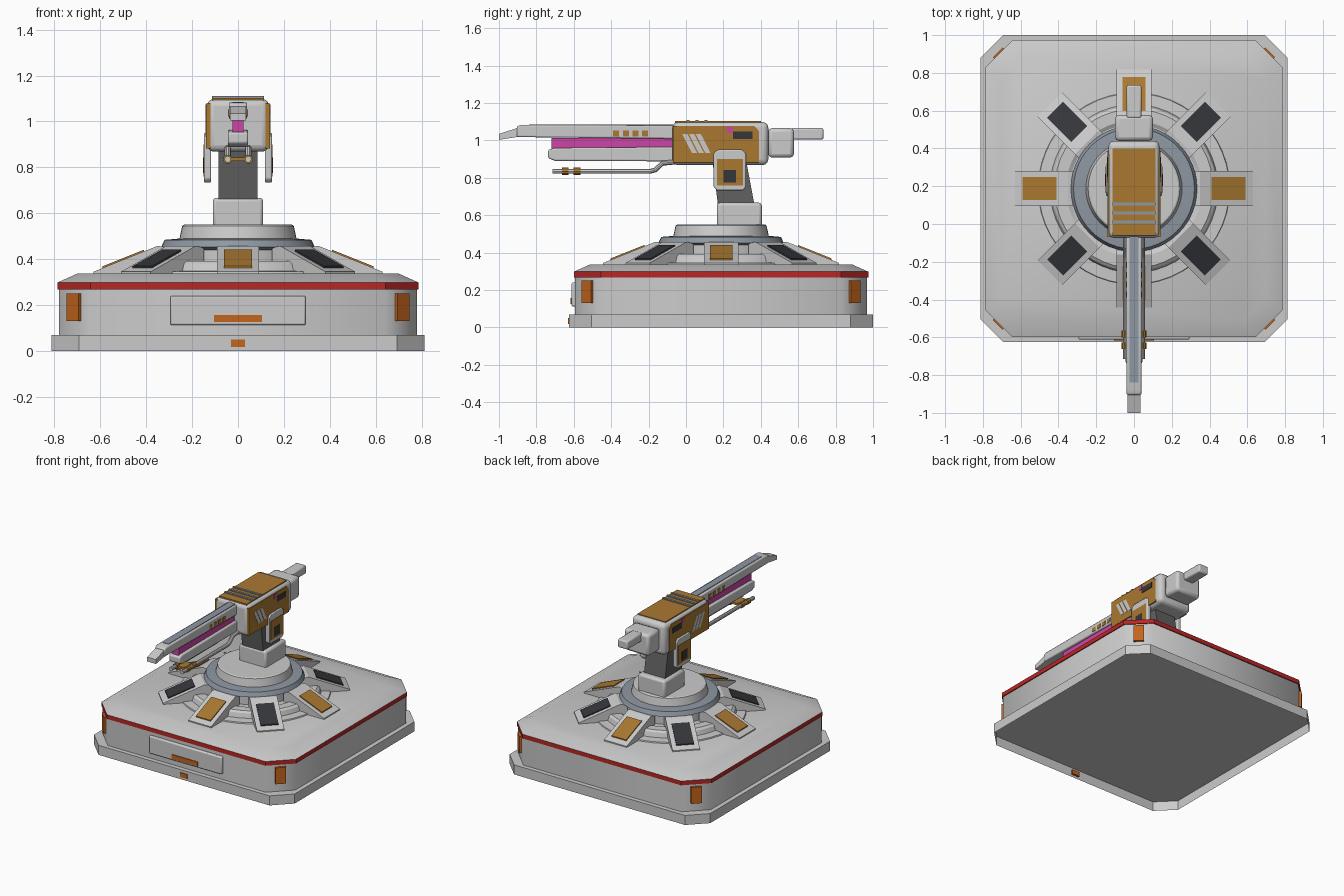
import bpy, bmesh
from math import radians, cos, sin, pi
from mathutils import Matrix, Vector

if "Cube" in bpy.data.objects:
    bpy.data.objects.remove(bpy.data.objects["Cube"])

CY = 0.1875  # y centre of the base and turret


def material(name, r, g, b):
    m = bpy.data.materials.new(name)
    m.diffuse_color = (r, g, b, 1)
    m.use_nodes = True
    m.node_tree.nodes["Principled BSDF"].inputs["Base Color"].default_value = m.diffuse_color
    return m


GOLD = material("gold", 0.40, 0.19, 0.03)
RED = material("red", 0.48, 0.02, 0.018)
ORANGE = material("orange", 0.55, 0.13, 0.012)
PINK = material("pink", 0.60, 0.06, 0.38)
DARK = material("dark", 0.035, 0.037, 0.042)
NECK = material("dark_grey", 0.12, 0.12, 0.12)
STEEL = material("steel", 0.27, 0.31, 0.36)


def finish(name, bm, mat=None, bevel=0, segs=2, matrix=None, angle=30):
    bmesh.ops.recalc_face_normals(bm, faces=bm.faces)
    me = bpy.data.meshes.new(name)
    bm.to_mesh(me)
    bm.free()
    if matrix:
        me.transform(matrix)
    ob = bpy.data.objects.new(name, me)
    bpy.context.collection.objects.link(ob)
    if mat:
        me.materials.append(mat)
    if bevel:
        mod = ob.modifiers.new("bevel", 'BEVEL')
        mod.width, mod.segments = bevel, segs
    bpy.ops.object.select_all(action='DESELECT')
    ob.select_set(True)
    bpy.context.view_layer.objects.active = ob
    bpy.ops.object.shade_smooth_by_angle(angle=radians(angle))
    return ob


def loft(name, rings, mat=None, bottom=True, **kw):
    """Skin a list of vertex rings and cap the ends."""
    bm = bmesh.new()
    vs = [[bm.verts.new(p) for p in r] for r in rings]
    n = len(vs[0])
    for a, b in zip(vs, vs[1:]):
        for i in range(n):
            j = (i + 1) % n
            bm.faces.new((a[i], a[j], b[j], b[i]))
    if bottom:
        bm.faces.new(vs[0])
    bm.faces.new(vs[-1])
    return finish(name, bm, mat, **kw)


def prism(name, yz, x0, x1, mat=None, **kw):
    return loft(name, [[(x, y, z) for y, z in yz] for x in (x0, x1)], mat, **kw)


def box(name, x0, x1, y0, y1, z0, z1, mat=None, **kw):
    return prism(name, [(y0, z0), (y1, z0), (y1, z1), (y0, z1)], x0, x1, mat, **kw)


def slab(name, levels, mat=None, **kw):
    """Chamfered square stack of (half width, corner cut, z)."""
    rings = []
    for h, c, z in levels:
        k = h - c
        rings.append([(x, y + CY, z) for x, y in ((h, -k), (h, k), (k, h), (-k, h),
                                                  (-h, k), (-h, -k), (-k, -h), (k, -h))])
    return loft(name, rings, mat, **kw)


def lathe(name, profile, mat=None, n=48):
    return loft(name, [[(r * cos(2 * pi * i / n), CY + r * sin(2 * pi * i / n), z)
                        for i in range(n)] for r, z in profile], mat)


def tube(name, pts, r, mat=None):
    """Round bar through points in one x plane."""
    rings = []
    for i, p in enumerate(pts):
        d = (Vector(pts[min(i + 1, len(pts) - 1)]) - Vector(pts[max(i - 1, 0)])).normalized()
        side, up = Vector((1, 0, 0)), d.cross(Vector((1, 0, 0)))
        rings.append([Vector(p) + r * (cos(t * pi / 5) * side + sin(t * pi / 5) * up)
                      for t in range(10)])
    return loft(name, rings, mat)


# base: hollow plinth open underneath, body, red band and sloped deck
slab("plinth", [(0.8125, 0.12, 0), (0.8125, 0.12, 0.07)], bottom=False)
slab("base_body", [(0.78, 0.14, 0.07), (0.78, 0.14, 0.268)], angle=50)
slab("red_band", [(0.787, 0.145, 0.267), (0.787, 0.145, 0.298)], RED)
slab("deck", [(0.787, 0.145, 0.298), (0.70, 0.125, 0.337)])

# corner markers on the chamfers
for k in range(4):
    m = Matrix.Translation((0, CY, 0)) @ Matrix.Rotation(radians(45 + 90 * k), 4, 'Z')
    box("corner_marker", 0.995, 1.02, -0.036, 0.036, 0.13, 0.25, ORANGE, matrix=m)

# front hatch
box("front_hatch", -0.295, 0.295, -0.612, -0.58, 0.112, 0.24, bevel=0.008)
box("hatch_strip", -0.105, 0.105, -0.618, -0.60, 0.125, 0.157, ORANGE)
box("plinth_marker", -0.03, 0.03, -0.631, -0.61, 0.018, 0.05, ORANGE)

# turntable rings
lathe("lower_ring", [(0.51, 0.33), (0.505, 0.345), (0.445, 0.348), (0.435, 0.38),
                     (0.42, 0.392), (0.36, 0.392), (0.34, 0.38), (0.30, 0.38), (0.30, 0.455)])
lathe("turntable_disc", [(0.30, 0.44), (0.335, 0.452), (0.32, 0.484), (0.25, 0.490)], STEEL)
lathe("turntable_cone", [(0.257, 0.48), (0.243, 0.545), (0.235, 0.55)])

# eight sloped brackets with alternating inlays
for k in range(8):
    m = Matrix.Translation((0, CY, 0)) @ Matrix.Rotation(radians(45 * k), 4, 'Z')
    prism("bracket", [(0.30, 0.335), (0.30, 0.448), (0.35, 0.458), (0.63, 0.345), (0.63, 0.335)],
          -0.092, 0.092, matrix=m)
    prism("bracket_inlay", [(0.41, 0.42), (0.41, 0.441), (0.59, 0.369), (0.59, 0.35)],
          -0.06, 0.06, DARK if k % 2 else GOLD, matrix=m)

# pedestal and leaning neck
box("pedestal", -0.11, 0.11, 0.165, 0.405, 0.53, 0.667, bevel=0.015)
prism("neck", [(0.17, 0.66), (0.365, 0.66), (0.32, 0.90), (0.14, 0.90)], -0.085, 0.085, NECK)

# gun housing
box("housing", -0.135, 0.135, -0.074, 0.44, 0.868, 1.098, bevel=0.03, segs=3)
box("housing_top_plate", -0.113, 0.113, -0.06, 0.40, 1.09, 1.103, GOLD)
for y in (0.01, 0.058, 0.107):
    box("top_rib", -0.113, 0.113, y - 0.008, y + 0.008, 1.10, 1.11, STEEL)
box("rear_block", -0.10, 0.10, 0.44, 0.577, 0.908, 1.066, bevel=0.02)
box("rear_handle", -0.04, 0.04, 0.56, 0.735, 1.004, 1.066, bevel=0.01)

# housing side details, both sides
for s in (-1, 1):
    prism("side_panel", [(-0.07, 0.882), (0.39, 0.882), (0.39, 1.05), (0.365, 1.078), (-0.07, 1.078)],
          s * 0.12, s * 0.139, GOLD)
    for i in range(3):
        y = -0.02 + i * 0.036
        prism("side_slash", [(y, 1.033), (y + 0.028, 1.033), (y + 0.08, 0.932), (y + 0.052, 0.932)],
              s * 0.13, s * 0.141)
    box("side_vent", s * 0.13, s * 0.142, 0.25, 0.355, 1.008, 1.048, DARK)
    box("side_light", s * 0.13, s * 0.142, 0.22, 0.25, 1.04, 1.073, PINK)
    prism("yoke_arm", [(0.165, 0.733), (0.305, 0.733), (0.32, 0.75), (0.32, 0.93), (0.30, 0.95),
                       (0.17, 0.95), (0.148, 0.93), (0.148, 0.75)], s * 0.117, s * 0.148, bevel=0.006)
    box("yoke_plate", s * 0.14, s * 0.151, 0.165, 0.305, 0.76, 0.90, GOLD)
    box("yoke_socket", s * 0.14, s * 0.153, 0.20, 0.266, 0.775, 0.842, DARK)

# upper rail with drooping muzzle tip
prism("upper_rail", [(-0.905, 1.018), (-0.05, 1.008), (-0.05, 1.08), (-0.88, 1.083), (-0.905, 1.075)],
      -0.04, 0.04, bevel=0.008)
prism("muzzle_tip", [(-1.0, 1.003), (-0.89, 1.02), (-0.89, 1.07), (-1.0, 1.035)], -0.035, 0.035)
box("rail_top_strip", -0.025, 0.025, -0.84, -0.06, 1.07, 1.0855, STEEL)
for s in (-1, 1):
    for y in (-0.373, -0.321, -0.27, -0.218):
        box("rail_marker", s * 0.03, s * 0.043, y - 0.016, y + 0.016, 1.022, 1.052, GOLD)

# energy bar and lower barrel
box("energy_bar", -0.025, 0.025, -0.72, -0.05, 0.95, 1.012, PINK)
prism("lower_barrel", [(-0.737, 0.905), (-0.70, 0.89), (-0.05, 0.888), (-0.05, 0.965), (-0.70, 0.96),
                       (-0.737, 0.95)], -0.044, 0.044, bevel=0.008)

# twin under-barrel pipes with gold collars
for s in (-1, 1):
    x = s * 0.045
    tube("under_pipe", [(x, -0.715, 0.835), (x, -0.19, 0.835), (x, -0.165, 0.842),
                        (x, -0.125, 0.878), (x, -0.05, 0.885)], 0.014)
    for y in (-0.645, -0.583):
        tube("pipe_collar", [(x, y - 0.018, 0.835), (x, y + 0.018, 0.835)], 0.02, GOLD)
box("pipe_bridge", -0.055, 0.055, -0.66, -0.57, 0.827, 0.843, GOLD)
